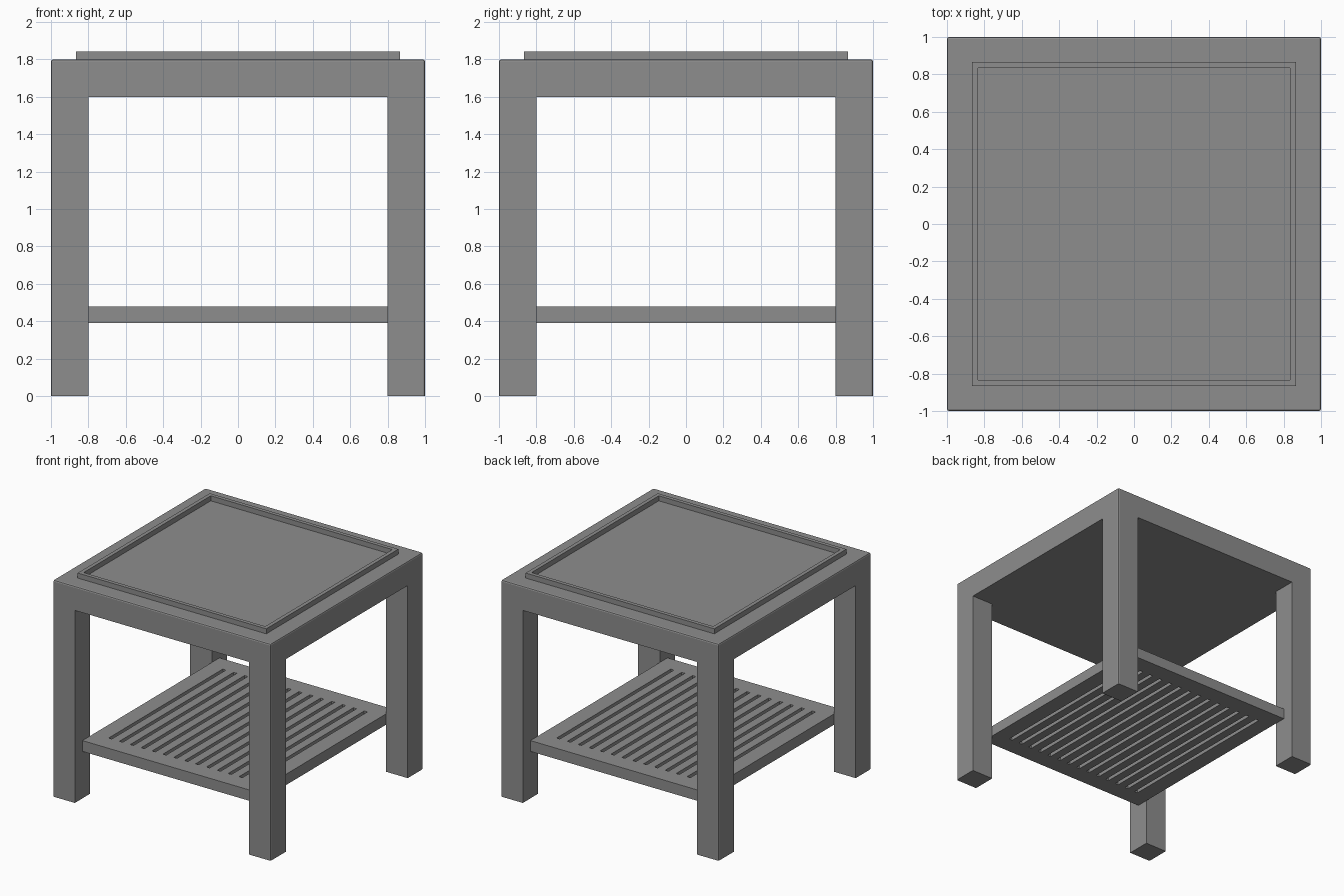
import bpy
import bmesh
from mathutils import Vector

if "Cube" in bpy.data.objects:
    bpy.data.objects.remove(bpy.data.objects["Cube"])

grey = bpy.data.materials.new("plain_grey")
grey.use_nodes = True
grey.diffuse_color = (0.27, 0.27, 0.27, 1)
grey.node_tree.nodes["Principled BSDF"].inputs["Base Color"].default_value = (0.27, 0.27, 0.27, 1)

X, Y = Vector((1, 0, 0)), Vector((0, 1, 0))


def cut(bm, axis, positions):
    """Slice the whole mesh across an axis at each position."""
    for p in positions:
        bmesh.ops.bisect_plane(bm, geom=bm.verts[:] + bm.edges[:] + bm.faces[:],
                               plane_co=axis * p, plane_no=axis)


def finish(bm, name):
    bmesh.ops.recalc_face_normals(bm, faces=bm.faces[:])
    mesh = bpy.data.meshes.new(name)
    bm.to_mesh(mesh)
    bm.free()
    mesh.materials.append(grey)
    obj = bpy.data.objects.new(name, mesh)
    bpy.context.collection.objects.link(obj)
    return obj


def pierced_board(name, half_x, half_y, bottom, top, x_cuts, y_cuts, is_hole):
    """Flat board with rectangular openings, thickened upwards."""
    bm = bmesh.new()
    corners = [(-1, -1), (1, -1), (1, 1), (-1, 1)]
    bm.faces.new([bm.verts.new((sx * half_x, sy * half_y, bottom)) for sx, sy in corners])
    cut(bm, X, x_cuts)
    cut(bm, Y, y_cuts)
    holes = [f for f in bm.faces if is_hole(f.calc_center_median())]
    bmesh.ops.delete(bm, geom=holes, context='FACES')
    sheet = bm.faces[:]
    raised = bmesh.ops.extrude_face_region(bm, geom=sheet, use_keep_orig=True)
    verts = [g for g in raised["geom"] if isinstance(g, bmesh.types.BMVert)]
    bmesh.ops.translate(bm, verts=verts, vec=(0, 0, top - bottom))
    return finish(bm, name)


# Table frame: thick top with legs drawn down from its corners
INNER, UNDERSIDE, TOP = 0.8, 1.6, 1.8
bm = bmesh.new()
bmesh.ops.create_cube(bm, size=2)
for v in bm.verts:
    v.co.z = TOP if v.co.z > 0 else UNDERSIDE
cut(bm, X, (-INNER, INNER))
cut(bm, Y, (-INNER, INNER))
feet = []
for f in bm.faces:
    c = f.calc_center_median()
    if abs(c.z - UNDERSIDE) < 0.001 and min(abs(c.x), abs(c.y)) > INNER:
        feet.append(f)
legs = bmesh.ops.extrude_discrete_faces(bm, faces=feet)["faces"]
for f in legs:
    for v in f.verts:
        v.co.z = 0
bmesh.ops.recalc_face_normals(bm, faces=bm.faces[:])
bmesh.ops.dissolve_limit(bm, angle_limit=0.01, verts=bm.verts[:], edges=bm.edges[:])

# Soften the rim of the top and the outer leg corners
soft = []
for e in bm.edges:
    a, b = (v.co for v in e.verts)
    on_top = min(a.z, b.z) > TOP - 0.001
    outer_corner = all(min(abs(p.x), abs(p.y)) > 0.999 for p in (a, b)) and abs(a.z - b.z) > 0.1
    if on_top or outer_corner:
        soft.append(e)
bmesh.ops.bevel(bm, geom=soft, offset=0.012, segments=2, profile=0.5, affect='EDGES')
finish(bm, "table_frame")

# Raised lip around the tabletop
LIP = 0.835
pierced_board("top_lip", 0.867, 0.867, TOP, 1.842, (-LIP, LIP), (-LIP, LIP),
              lambda c: max(abs(c.x), abs(c.y)) < LIP)

# Lower shelf with evenly spaced slots
SLOTS, PITCH, HALF_SLOT, SLOT_END = 14, 0.1, 0.015, 0.75
centres = [(i - (SLOTS - 1) / 2) * PITCH for i in range(SLOTS)]
edges = [c + side * HALF_SLOT for c in centres for side in (-1, 1)]
pierced_board("slatted_shelf", 0.8, 0.9, 0.39, 0.48, edges, (-SLOT_END, SLOT_END),
              lambda c: abs(c.y) < SLOT_END and any(abs(c.x - s) < HALF_SLOT for s in centres))
